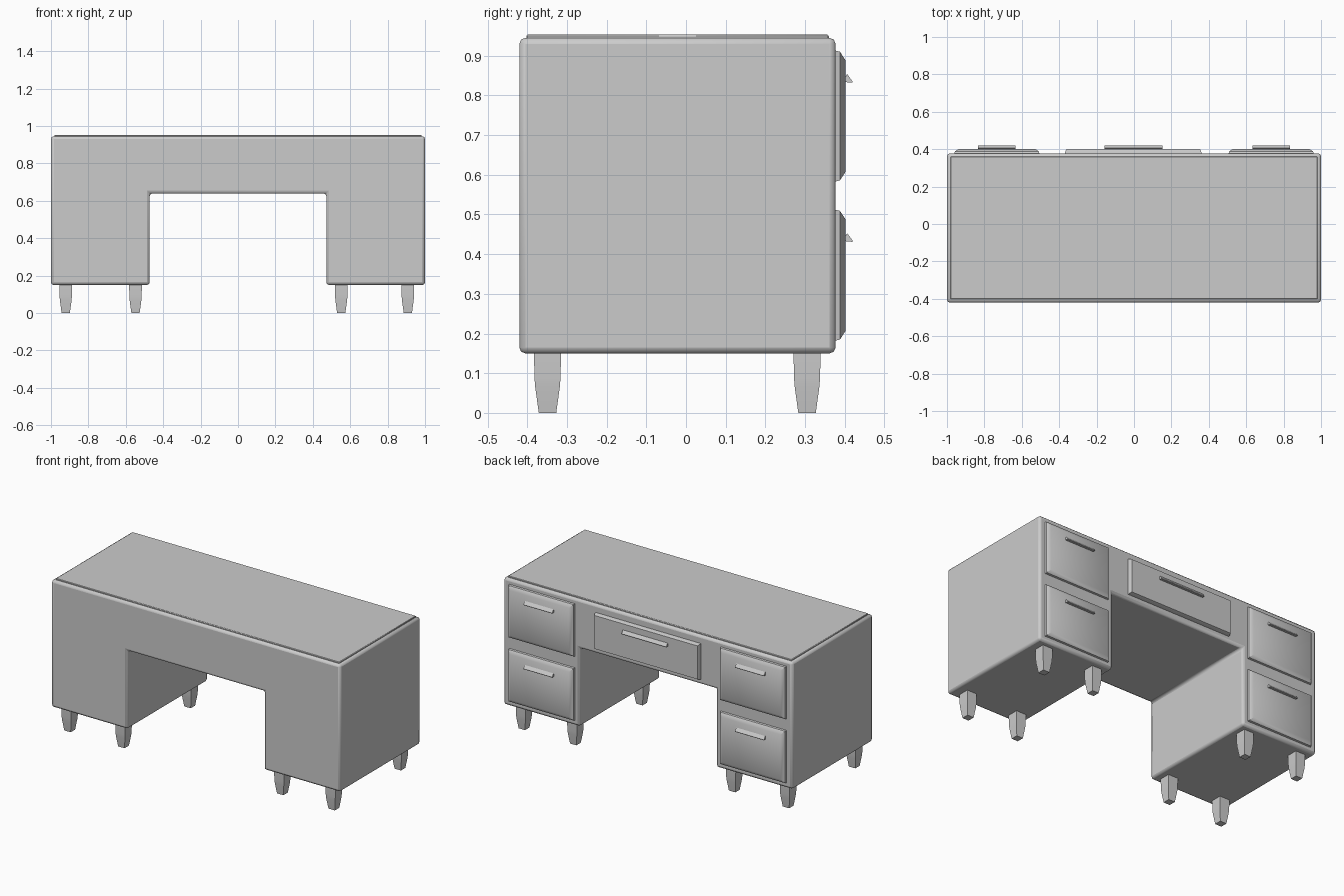
import bpy, bmesh

if "Cube" in bpy.data.objects:
    bpy.data.objects.remove(bpy.data.objects["Cube"])


def finish(name, bm, bevel=0.0, segments=2, smooth=True):
    bmesh.ops.recalc_face_normals(bm, faces=bm.faces)
    me = bpy.data.meshes.new(name)
    bm.to_mesh(me)
    bm.free()
    ob = bpy.data.objects.new(name, me)
    bpy.context.collection.objects.link(ob)
    if bevel:
        mod = ob.modifiers.new("bevel", 'BEVEL')
        mod.width = bevel
        mod.segments = segments
        mod.limit_method = 'ANGLE'
    if smooth:
        bpy.ops.object.select_all(action='DESELECT')
        bpy.context.view_layer.objects.active = ob
        ob.select_set(True)
        bpy.ops.object.shade_smooth_by_angle(angle=0.7)
    return ob


def extrude_profile(points, offset):
    bm = bmesh.new()
    face = bm.faces.new([bm.verts.new(p) for p in points])
    ext = bmesh.ops.extrude_face_region(bm, geom=[face])
    verts = [v for v in ext['geom'] if isinstance(v, bmesh.types.BMVert)]
    bmesh.ops.translate(bm, verts=verts, vec=offset)
    return bm


def loft(rings):
    bm = bmesh.new()
    loops = [[bm.verts.new(p) for p in ring] for ring in rings]
    for a, b in zip(loops, loops[1:]):
        for i in range(4):
            j = (i + 1) % 4
            bm.faces.new((a[i], a[j], b[j], b[i]))
    bm.faces.new(loops[0])
    bm.faces.new(loops[-1])
    return bm


# Desk body: arch-shaped profile with the knee opening running right through
arch = [(-1, .15), (-.472, .15), (-.472, .64), (.472, .64),
        (.472, .15), (1, .15), (1, .945), (-1, .945)]
finish("desk_body", extrude_profile([(x, -.42, z) for x, z in arch], (0, .797, 0)), .015)

# Thin raised desk top
top = [(-.982, -.402), (.982, -.402), (.982, .36), (-.982, .36)]
finish("desk_top", extrude_profile([(x, y, .935) for x, y in top], (0, 0, .018)), .003, 1)


# Drawer fronts: raised panels with sloping borders
def drawer(name, cx, cz, w, h, slope):
    rings = []
    for y, inset in ((.365, 0), (.388, slope * .2), (.402, slope)):
        a, b = w / 2 - inset, h / 2 - inset
        rings.append([(cx + sx * a, y, cz + sz * b)
                      for sx, sz in ((-1, -1), (1, -1), (1, 1), (-1, 1))])
    finish(name, loft(rings))


# Handles: wedge-section pulls
def handle(name, cx, z, length):
    section = [(.398, .008), (.406, .022), (.420, .003), (.419, 0), (.398, .002)]
    pts = [(cx - length / 2, y, z + dz) for y, dz in section]
    finish(name, extrude_profile(pts, (length, 0, 0)), smooth=False)


for side, sx in (("left", -1), ("right", 1)):
    for level, cz in (("lower", .347), ("upper", .748)):
        drawer(f"{side}_{level}_drawer", sx * .733, cz, .46, .335, .027)
        handle(f"{side}_{level}_handle", sx * .733, cz + .084, .2)
drawer("centre_drawer", -.004, .785, .73, .225, .008)
handle("centre_handle", -.002, .832, .31)

# Tapered square legs
for i, x in enumerate((-.921, -.548, .552, .908)):
    for place, y in (("front", -.349), ("back", .305)):
        rings = [[(x + a * r, y + b * r, z)
                  for a, b in ((-1, -1), (1, -1), (1, 1), (-1, 1))]
                 for z, r in ((.16, .034), (.09, .033), (.065, .031), (0, .022))]
        finish(f"{place}_leg_{i + 1}", loft(rings))
